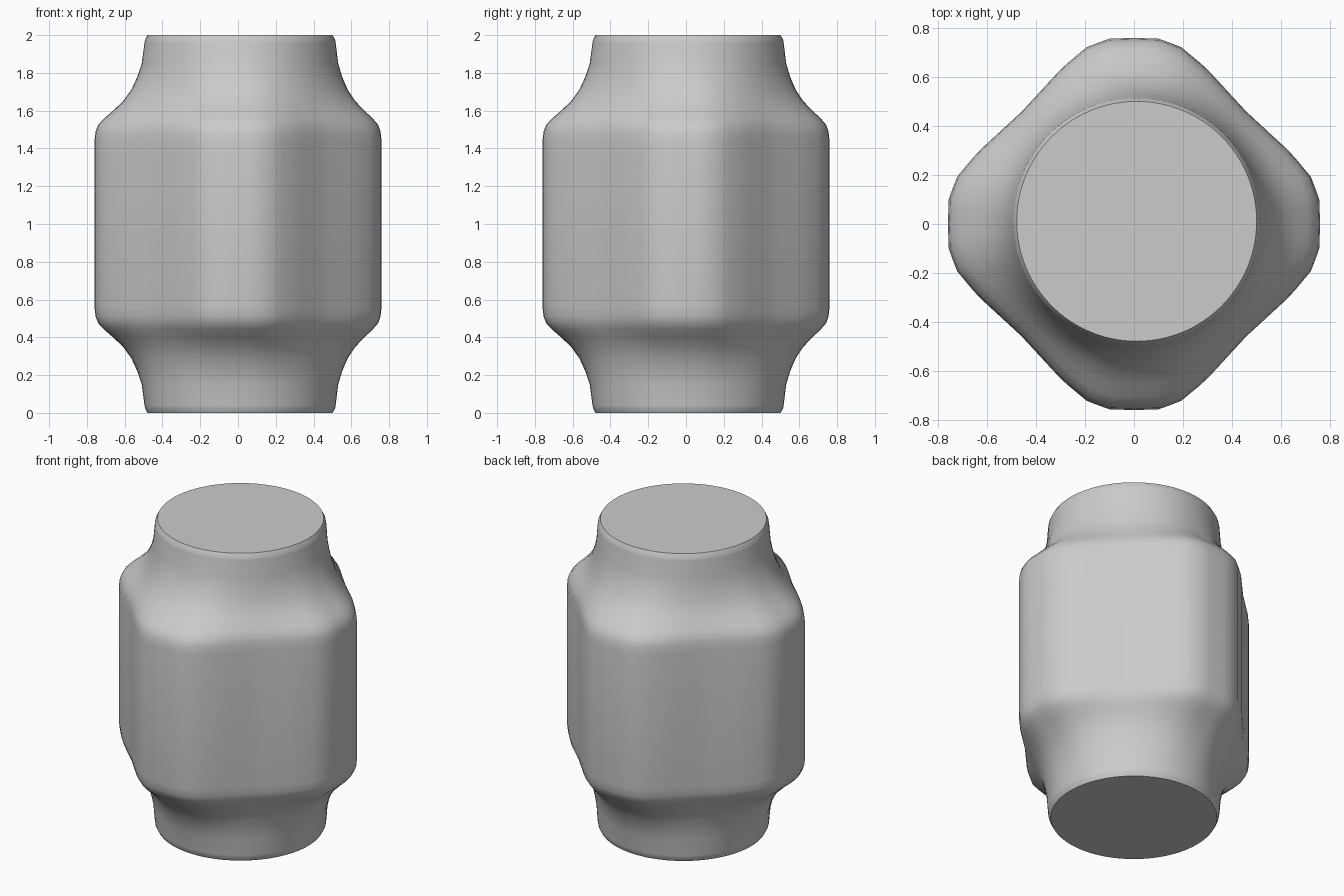
import bpy, bmesh, math
from mathutils import Vector

cube = bpy.data.objects.get("Cube")
if cube:
    bpy.data.objects.remove(cube, do_unlink=True)

grey = bpy.data.materials.new("plain grey")
grey.use_nodes = True
grey.diffuse_color = (0.6, 0.6, 0.6, 1)
grey.node_tree.nodes["Principled BSDF"].inputs["Base Color"].default_value = (0.6, 0.6, 0.6, 1)

SEGMENTS = 96
NECK, BODY = 0.505, 0.76

# (height, radius toward the corners), from the rim down to the body
NECK_CURVE = [(0.0, 0.49), (0.015, 0.503), (0.04, 0.506), (0.15, 0.52), (0.22, 0.542),
              (0.29, 0.573), (0.35, 0.615), (0.4, 0.665), (0.44, 0.71), (0.475, 0.741),
              (0.51, 0.754), (0.56, 0.76)]
rings = [(0.01 + z * 0.98 if z < 0.02 else z, r) for z, r in NECK_CURVE]
rings[0] = (0.0, rings[0][1])
profile = rings + [(2 - z, r) for z, r in reversed(rings)]


def diamond_radius(angle):
    """Rounded diamond with blunt corners on the axes and gently bowed sides."""
    a = abs((angle + math.pi / 4) % (math.pi / 2) - math.pi / 4)
    outline = [(0.76, 0.0), (0.757, 0.1), (0.725, 0.19), (0.64, 0.292), (0.55, 0.375), (0.459, 0.459)]
    ray = Vector((math.cos(a), math.sin(a)))
    for (x0, y0), (x1, y1) in zip(outline, outline[1:]):
        if a <= math.atan2(y1, x1) + 1e-6:
            edge = Vector((x1 - x0, y1 - y0))
            start = Vector((x0, y0))
            return start.cross(edge) / ray.cross(edge)
    return outline[-1][0] * math.sqrt(2)


# Loft from round neck to diamond body and back
bm = bmesh.new()
loops = []
for z, r in profile:
    blend = max(0, (r - NECK) / (BODY - NECK))
    shift = 0.011 * (1 - blend)
    loop = []
    for i in range(SEGMENTS):
        a = 2 * math.pi * i / SEGMENTS
        radius = min(r, NECK) + blend * (diamond_radius(a) - NECK)
        loop.append(bm.verts.new((shift + radius * math.cos(a), shift + radius * math.sin(a), z)))
    loops.append(loop)
for low, high in zip(loops, loops[1:]):
    for i in range(SEGMENTS):
        j = (i + 1) % SEGMENTS
        bm.faces.new((low[i], low[j], high[j], high[i]))

# Flat end caps
bm.faces.new(list(reversed(loops[0])))
bm.faces.new(loops[-1])

mesh = bpy.data.meshes.new("vessel_body")
bm.to_mesh(mesh)
bm.free()
mesh.materials.append(grey)
vessel = bpy.data.objects.new("vessel_body", mesh)
bpy.context.collection.objects.link(vessel)
bpy.context.view_layer.objects.active = vessel
vessel.select_set(True)
bpy.ops.object.shade_smooth_by_angle(angle=math.radians(35))
